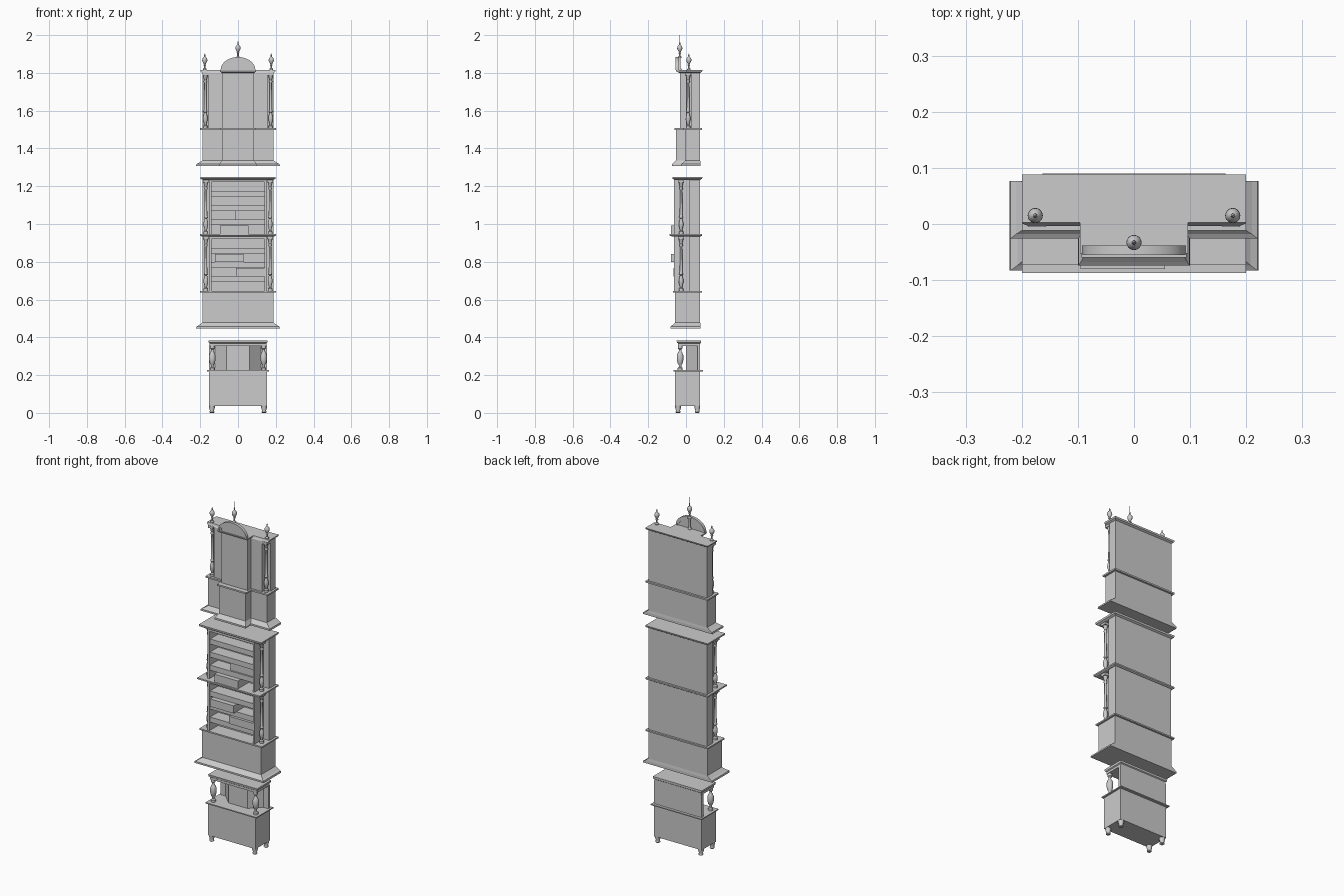
import bpy, bmesh, math

if "Cube" in bpy.data.objects:
    bpy.data.objects.remove(bpy.data.objects["Cube"])

def finish(name, bm, smooth=False):
    bmesh.ops.recalc_face_normals(bm, faces=bm.faces)
    me = bpy.data.meshes.new(name)
    bm.to_mesh(me)
    bm.free()
    ob = bpy.data.objects.new(name, me)
    bpy.context.collection.objects.link(ob)
    if smooth:
        for p in me.polygons:
            p.use_smooth = True
        me.set_sharp_from_angle(angle=math.radians(40))
    return ob

def loft(name, sections):
    """Solid through stacked outlines: [(z, [(x, y), ...]), ...]"""
    bm = bmesh.new()
    rings = [[bm.verts.new((x, y, z)) for x, y in pts] for z, pts in sections]
    for a, b in zip(rings, rings[1:]):
        for i in range(len(a)):
            j = (i + 1) % len(a)
            bm.faces.new((a[i], a[j], b[j], b[i]))
    bm.faces.new(rings[0])
    bm.faces.new(rings[-1])
    return finish(name, bm)

def rect(x, y0, y1):
    return [(-x, y0), (x, y0), (x, y1), (-x, y1)]

def mirror_outline(half):
    """Right half listed from front centre to back; mirrored to the left."""
    return half + [(-x, y) for x, y in reversed(half)]

def breakfront(x, yb, yw, cx, yc):
    return mirror_outline([(cx, yc), (cx, yw), (x, yw), (x, yb)])

def box(name, x0, x1, y0, y1, z0, z1):
    pts = [(x0, y0), (x1, y0), (x1, y1), (x0, y1)]
    return loft(name, [(z0, pts), (z1, pts)])

def prism(name, pts, z0, z1):
    return loft(name, [(z0, pts), (z1, pts)])

def turned(name, prof, x, y, z0=0, n=20):
    bm = bmesh.new()
    rings = [[bm.verts.new((x + r * math.cos(2 * math.pi * i / n),
                            y + r * math.sin(2 * math.pi * i / n), z0 + z))
              for i in range(n)] for r, z in prof]
    for a, b in zip(rings, rings[1:]):
        for i in range(n):
            j = (i + 1) % n
            bm.faces.new((a[i], a[j], b[j], b[i]))
    bm.faces.new(rings[0])
    bm.faces.new(rings[-1])
    return finish(name, bm, True)

SIDES = (("left", -1), ("right", 1))

# ---- Lower cupboard: feet, chest, canted upper stage, canopy ----
foot = [(.009, 0), (.013, .004), (.011, .014), (.015, .026), (.015, .04)]
for s, k in SIDES:
    for f, y in (("front", -.042), ("back", .06)):
        turned(f"cupboard_{f}_foot_{s}", foot, k * .138, y, n=12)
prism("cupboard_chest", rect(.153, -.058, .075), .037, .22)
prism("cupboard_chest_top", rect(.163, -.065, .09), .22, .226)
prism("cupboard_canted_stage",
      mirror_outline([(.06, 0), (.122, .06), (.153, .06), (.153, .075)]), .226, .357)
loft("cupboard_canopy", [(.355, rect(.15, -.042, .075)), (.368, rect(.15, -.042, .075)),
                         (.372, rect(.155, -.048, .08)), (.384, rect(.157, -.05, .08))])
baluster = [(.013, 0), (.013, .012), (.007, .016), (.007, .028), (.013, .036), (.017, .055),
            (.017, .078), (.012, .092), (.007, .1), (.007, .11), (.012, .115), (.012, .131)]
for s, k in SIDES:
    turned(f"cupboard_baluster_{s}", baluster, k * .136, -.031, .226)

# Turned column of height h with bulb foot, long shaft and capital
def column(name, x, y, z, h):
    prof = [(.012, 0), (.012, .012), (.006, .018), (.008, .03), (.0125, .045), (.012, .06),
            (.006, .082), (.01, .086), (.01, .091), (.0075, .096), (.006, h - .055),
            (.009, h - .05), (.009, h - .045), (.0065, h - .04), (.012, h - .018), (.014, h - .014)]
    turned(name + "_shaft", prof, x, y, z)
    box(name + "_abacus", x - .016, x + .016, y - .016, y + .016, z + h - .015, z + h)

# ---- Middle bookcase: plinth and two shelf tiers ----
loft("bookcase_plinth", [(.447, rect(.222, -.083, .077)), (.457, rect(.22, -.083, .077)),
                         (.463, rect(.208, -.074, .077)), (.478, rect(.189, -.058, .075)),
                         (.64, rect(.189, -.058, .075))])
prism("bookcase_plinth_slab", rect(.2, -.068, .086), .638, .646)
loft("bookcase_middle_slab", [(.935, rect(.194, -.076, .08)), (.939, rect(.2, -.0875, .086)),
                              (.947, rect(.2, -.0875, .086))])
for tier, z0, z1 in (("lower", .646, .935), ("upper", .947, 1.236)):
    box(f"{tier}_tier_back", -.187, .187, .018, .075, z0, z1)
    box(f"{tier}_tier_frieze", -.15, .15, -.063, .018, z1 - .014, z1)
    for s, k in SIDES:
        a, b = sorted((k * .14, k * .15))
        box(f"{tier}_tier_{s}_wall", a, b, -.063, .02, z0, z1)
        column(f"{tier}_tier_column_{s}", k * .17, -.026, z0, z1 - z0)
    for i in range(3):
        z = z0 + .047 + i * .0755
        box(f"{tier}_tier_shelf_{i + 1}", -.141, .141, -.055, .02, z, z + .03)
# Drawers pulled out by different amounts
for i, (x0, x1, y0, z0, z1) in enumerate(((-.095, .055, -.08, .947, .993), (-.015, .141, -.045, 1.024, 1.07),
                                          (-.122, .028, -.08, .798, .842), (-.01, .141, -.066, .723, .766))):
    box(f"drawer_{i + 1}", x0, x1, y0, .02, z0, z1)
loft("bookcase_cornice", [(1.234, rect(.188, -.063, .075)), (1.24, rect(.198, -.072, .085)),
                          (1.25, rect(.2, -.073, .088))])

# ---- Upper cabinet: breakfront plinth, body, cornice ----
bf = breakfront
loft("cabinet_plinth", [(1.307, bf(.222, .077, -.026, .1, -.074)), (1.317, bf(.22, .077, -.026, .099, -.074)),
                        (1.322, bf(.21, .077, -.018, .095, -.068)), (1.337, bf(.188, .075, -.004, .086, -.052)),
                        (1.5, bf(.188, .075, -.004, .086, -.052))])
prism("cabinet_plinth_slab", bf(.2, .086, -.012, .094, -.06), 1.498, 1.507)
prism("cabinet_body", mirror_outline([(.084, -.032), (.084, 0), (.155, 0), (.155, .028),
                                      (.188, .028), (.188, .075)]), 1.507, 1.803)
loft("cabinet_cornice", [(1.8, bf(.188, .075, -.004, .086, -.035)), (1.806, bf(.197, .085, .0, .094, -.05)),
                         (1.815, bf(.2, .088, .003, .096, -.053))])
for s, k in SIDES:
    column(f"cabinet_column_{s}", k * .173, .011, 1.507, .295)

# ---- Arched pediment: rim band and thin panel, extruded along y ----
def arch(name, outer, inner, y0, y1, z0):
    n = 24
    curve = lambda e: [(e[0] * math.cos(math.pi * i / n), z0 + e[1] * math.sin(math.pi * i / n))
                       for i in range(n + 1)]
    o, c = curve(outer), curve(inner)
    bm = bmesh.new()
    for i in range(n):
        quad = [bm.verts.new((x, y0, z)) for x, z in (o[i], o[i + 1], c[i + 1], c[i])]
        bm.faces.new(quad)
    bmesh.ops.remove_doubles(bm, verts=bm.verts, dist=1e-5)
    ext = bmesh.ops.extrude_face_region(bm, geom=bm.faces[:], use_keep_orig=True)
    bmesh.ops.translate(bm, vec=(0, y1 - y0, 0),
                        verts=[g for g in ext["geom"] if isinstance(g, bmesh.types.BMVert)])
    return finish(name, bm, True)

arch("pediment_rim", (.092, .07), (.084, .062), -.055, -.038, 1.814)
arch("pediment_inner_rim", (.085, .063), (.075, .053), -.05, -.04, 1.814)
arch("pediment_panel", (.078, .056), (.0001, .0001), -.047, -.042, 1.814)

# ---- Finials ----
urn = [(.01, 0), (.01, .006), (.004, .012), (.004, .024), (.008, .028), (.004, .032), (.008, .038),
       (.0135, .05), (.013, .06), (.007, .069), (.003, .073), (.0035, .08), (.0008, .088)]
for s, k in SIDES:
    turned(f"finial_{s}", urn, k * .176, .015, 1.814)
turned("finial_post", [(.009, 0), (.009, .008), (.005, .013), (.005, .068)], 0, -.033, 1.814)
turned("finial_centre", urn[:-1] + [(.0012, .09), (.0008, .122)], 0, -.033, 1.878)
